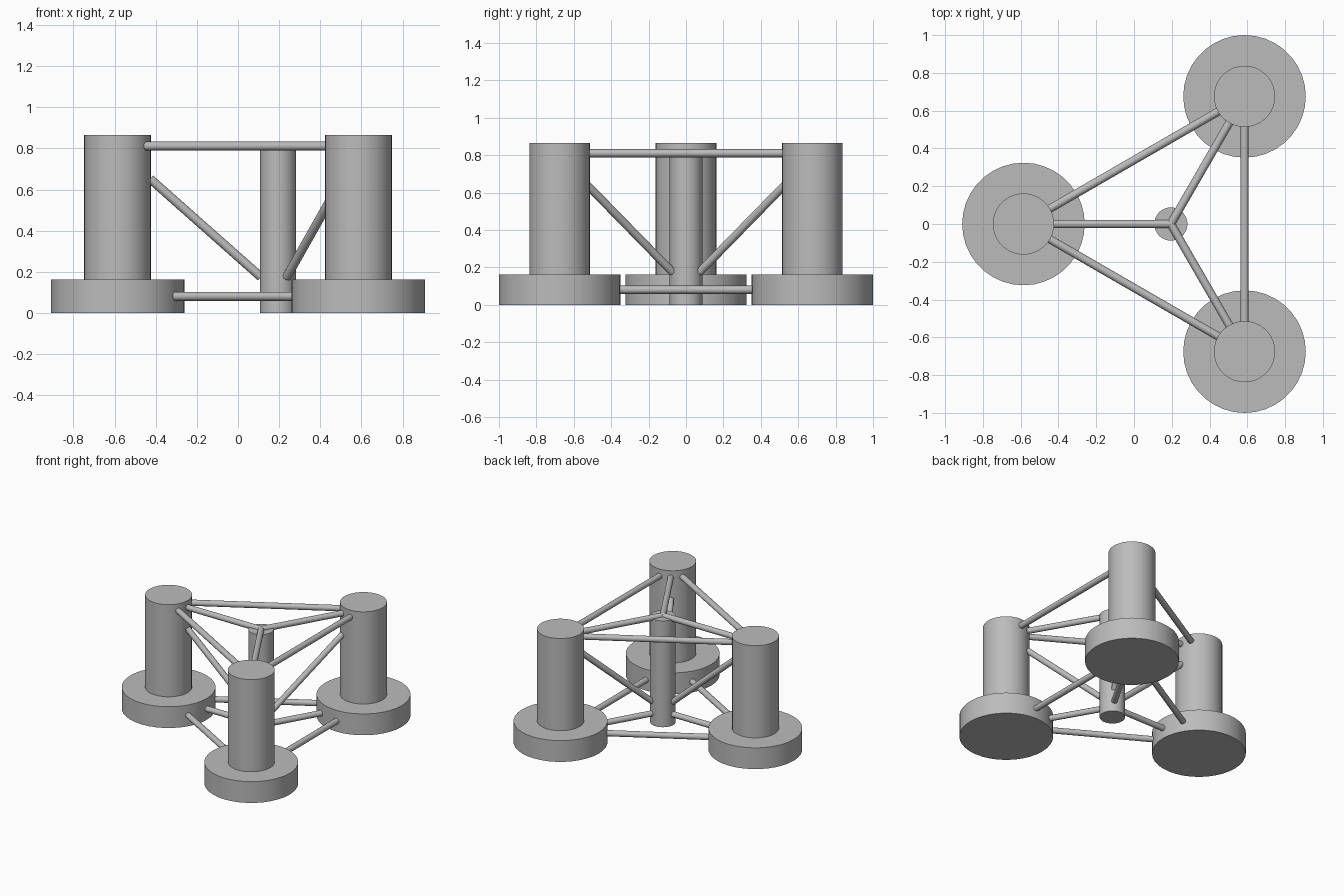
import bpy
import math
from mathutils import Vector

cube = bpy.data.objects.get("Cube")
if cube:
    bpy.data.objects.remove(cube, do_unlink=True)

S = 2 / 74                  # platform metres to model units
HUB = Vector((0.195, 0, 0))
COL_R, BASE_R, HUB_R, BRACE_R = 6 * S, 12 * S, 3.25 * S, 0.8 * S
TOP, BASE_TOP = 32 * S, 6 * S
UPPER, LOWER = 30 * S, 3 * S
SINK = 0.004                # how far brace ends run into the columns

grey = bpy.data.materials.new("steel grey")
grey.use_nodes = True
grey.diffuse_color = (0.5, 0.5, 0.5, 1)
grey.node_tree.nodes["Principled BSDF"].inputs["Base Color"].default_value = (0.5, 0.5, 0.5, 1)


def tube(name, a, b, radius, sides):
    """Closed cylinder running from point a to point b."""
    axis = b - a
    bpy.ops.mesh.primitive_cylinder_add(
        vertices=sides, radius=radius, depth=axis.length, location=(a + b) / 2,
        rotation=axis.to_track_quat("Z", "Y").to_euler())
    obj = bpy.context.object
    obj.name = name
    obj.data.materials.append(grey)
    bpy.ops.object.shade_smooth_by_angle(angle=math.radians(30))
    return obj


def at(p, z):
    return Vector((p.x, p.y, z))


def brace(name, p, q, z, gap_p, gap_q):
    """Level brace between two column axes, trimmed at each column wall."""
    d = (q - p).normalized()
    tube(name, at(p + d * gap_p, z), at(q - d * gap_q, z), BRACE_R, 16)


names = ["right", "front_left", "back_left"]
dirs = [Vector((math.cos(a), math.sin(a), 0))
        for a in (math.pi, -math.pi / 3, math.pi / 3)]
reach = 50 * S / math.sqrt(3)
feet = [HUB + d * reach for d in dirs]

# Central column
tube("central_column", at(HUB, 0), at(HUB, UPPER), HUB_R, 32)

for i, (name, d, p) in enumerate(zip(names, dirs, feet)):
    # Outer column on its wide base
    tube(name + "_base", at(p, 0), at(p, BASE_TOP), BASE_R, 36)
    tube(name + "_column", at(p, BASE_TOP), at(p, TOP), COL_R, 36)

    # Spokes to the central column
    brace(name + "_upper_spoke", HUB, p, UPPER, 0, COL_R - SINK)
    brace(name + "_lower_spoke", HUB, p, LOWER, HUB_R - SINK, BASE_R - SINK)

    # Diagonal from the foot of the central column up to the outer column
    tube(name + "_diagonal", at(HUB + d * (HUB_R - SINK), 0.175),
         at(p - d * (COL_R - SINK), 0.652), BRACE_R, 16)

    # Sides of the upper and lower triangles
    q = feet[(i + 1) % 3]
    brace(name + "_upper_side", p, q, UPPER, COL_R - SINK, COL_R - SINK)
    brace(name + "_lower_side", p, q, LOWER, BASE_R - SINK, BASE_R - SINK)
